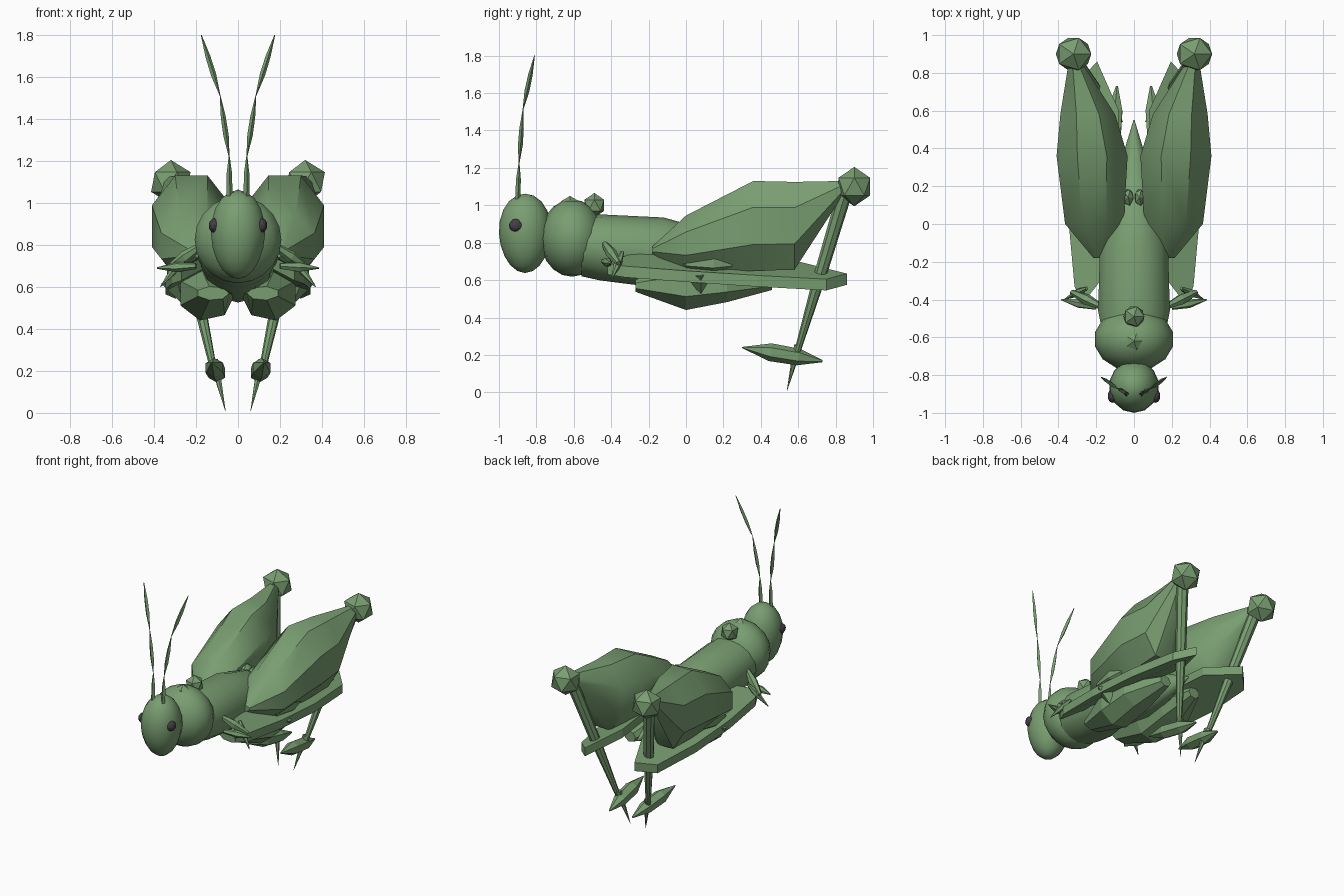
import bpy, bmesh, math
from mathutils import Vector

if "Cube" in bpy.data.objects:
    bpy.data.objects.remove(bpy.data.objects["Cube"])


def material(name, rgb):
    m = bpy.data.materials.new(name)
    m.diffuse_color = (*rgb, 1)
    m.use_nodes = True
    m.node_tree.nodes["Principled BSDF"].inputs["Base Color"].default_value = m.diffuse_color
    return m


GREEN = material("leaf green", (0.19, 0.34, 0.165))
DARK = material("eye charcoal", (0.06, 0.05, 0.065))


def finish(name, bm, mat=GREEN, smooth=None):
    bmesh.ops.recalc_face_normals(bm, faces=bm.faces)
    me = bpy.data.meshes.new(name)
    bm.to_mesh(me)
    bm.free()
    me.materials.append(mat)
    ob = bpy.data.objects.new(name, me)
    bpy.context.collection.objects.link(ob)
    if smooth:
        bpy.ops.object.select_all(action='DESELECT')
        bpy.context.view_layer.objects.active = ob
        ob.select_set(True)
        bpy.ops.object.shade_smooth_by_angle(angle=math.radians(smooth))
    return ob


def skin(bm, rings):
    """Bridge vertex rings and cap both ends."""
    loops = [[bm.verts.new(p) for p in r] for r in rings]
    n = len(loops[0])
    for a, b in zip(loops, loops[1:]):
        for i in range(n):
            j = (i + 1) % n
            bm.faces.new((a[i], a[j], b[j], b[i]))
    bm.faces.new(loops[0])
    bm.faces.new(loops[-1])


def loft(name, sections, sides, s=1, smooth=None):
    """Elliptic sections (y, x, z, rx, rz) along the body."""
    bm = bmesh.new()
    rings = []
    for y, x, z, rx, rz in sections:
        k = 1 / math.cos(math.pi / sides)
        rings.append([(s * (x + rx * k * math.cos(a)), y, z + rz * k * math.sin(a))
                      for a in [2 * math.pi * (i + .5) / sides for i in range(sides)]])
    skin(bm, rings)
    return finish(name, bm, smooth=smooth)


def limb(name, a, b, profile, s=1, sides=6):
    """Straight limb from a to b; profile holds (fraction, radius)."""
    a, b = Vector(a), Vector(b)
    a.x *= s
    b.x *= s
    d = b - a
    u = d.cross(Vector((1, 0.1, 0))).normalized()
    v = d.normalized().cross(u)
    bm = bmesh.new()
    skin(bm, [[a + d * t + (u * math.cos(q) + v * math.sin(q)) * r
               for q in [2 * math.pi * i / sides for i in range(sides)]]
              for t, r in profile])
    return finish(name, bm)


def ball(name, loc, radii, mat=GREEN, subdiv=1, smooth=None):
    bm = bmesh.new()
    bmesh.ops.create_icosphere(bm, subdivisions=subdiv, radius=1)
    for v in bm.verts:
        v.co = Vector(loc) + Vector([c * r for c, r in zip(v.co, radii)])
    return finish(name, bm, mat, smooth)


def egg(name, loc, radii, taper):
    bm = bmesh.new()
    bmesh.ops.create_uvsphere(bm, u_segments=14, v_segments=10, radius=1)
    for v in bm.verts:
        k = 1 + taper * v.co.z
        c = Vector((v.co.x * k, v.co.y * k, v.co.z))
        v.co = Vector(loc) + Vector([p * r for p, r in zip(c, radii)])
    return finish(name, bm, smooth=50)


# Head, thorax and abdomen
egg("head", (0, -0.86, 0.85), (0.132, 0.14, 0.212), 0.06)
egg("thorax", (0, -0.61, 0.825), (0.212, 0.17, 0.207), 0)
loft("abdomen", [(-0.56, 0, .785, .17, .16), (-0.46, 0, .775, .19, .172),
                 (-0.12, 0, .745, .18, .185), (0.1, 0, .70, .14, .17),
                 (0.3, 0, .655, .08, .1), (0.46, 0, .63, .03, .04),
                 (0.55, 0, .62, .003, .003)], 14, smooth=50)

# Bumps along the back
ball("back_knob", (0, -0.49, 1.0), (.062, .062, .066))
ball("thorax_bump", (0, -0.62, 1.0), (.055, .055, .05))

SPINDLE = [(0, .002), (.35, .013), (.65, .012), (1, .002)]

for s in (1, -1):
    side = "left" if s == 1 else "right"

    def nm(part):
        return side + "_" + part

    ball(nm("eye"), (s * .113, -.91, .893), (.027, .037, .035), DARK, 2)
    ball(nm("abdomen_bump"), (s * .03, .14, .85), (.03, .05, .05))

    # Antenna in three spindle segments
    path = [(.04, -.9, 1.02), (.042, -.893, 1.22), (.085, -.872, 1.51), (.175, -.81, 1.8)]
    for i, (a, b) in enumerate(zip(path, path[1:])):
        limb(nm("antenna_%d" % (i + 1)), a, b,
             [(0, .014), (.6, .013), (1, .003)] if i == 0 else SPINDLE, s, 4)

    # Hind leg
    loft(nm("hind_thigh"), [(-.18, .18, .76, .035, .02), (0, .21, .795, .155, .15),
                            (.36, .222, .89, .188, .24), (.58, .245, .89, .145, .235),
                            (.83, .305, 1.085, .045, .045)], 8, s, smooth=35)
    ball(nm("hind_knee"), (s * .32, .9, 1.1), (.105, .1, .105))
    limb(nm("hind_shin"), (.305, .85, 1.07), (.115, .59, .2),
         [(0, .04), (.5, .034), (1, .016)], s, 8)
    limb(nm("hind_foot"), (.125, .30, .24), (.09, .73, .167),
         [(0, .003), (.35, .048), (.7, .045), (1, .006)], s)
    limb(nm("hind_claw"), (.115, .6, .25), (.06, .54, .01),
         [(0, .022), (.4, .015), (1, .001)], s)

    # Folded wing: sloped plate, low along its outer edge
    outline = [(.27, -.42, .69), (.315, -.33, .675), (.345, 0, .65), (.345, .38, .625),
               (.30, .75, .605), (.195, .86, .635), (.08, .6, .70), (.1, -.2, .78)]
    bm = bmesh.new()
    skin(bm, [[(s * x, y, z - drop) for x, y, z in outline] for drop in (0, .06)])
    finish(nm("wing"), bm)

    # Belly lobe
    loft(nm("belly_lobe"), [(-.27, .12, .57, .07, .03), (0, .15, .57, .125, .12),
                            (.22, .15, .58, .12, .09), (.46, .12, .585, .04, .035)], 7, s)

    # Middle leg
    limb(nm("middle_thigh"), (.25, -.06, .715), (.31, .25, .68),
         [(0, .01), (.25, .065), (.7, .055), (1, .01)], s)
    limb(nm("middle_shin"), (.3, .07, .64), (.26, .08, .52),
         [(0, .07), (.4, .045), (1, .004)], s, 4)

    # Front leg
    limb(nm("front_thigh"), (.17, -.44, .80), (.33, -.36, .69),
         [(0, .015), (.5, .03), (1, .014)], s)
    limb(nm("front_shin"), (.2, -.44, .70), (.385, -.40, .69),
         [(0, .015), (.5, .025), (1, .004)], s)
    limb(nm("front_foot"), (.25, -.34, .75), (.37, -.40, .60),
         [(0, .01), (.4, .022), (1, .002)], s)
